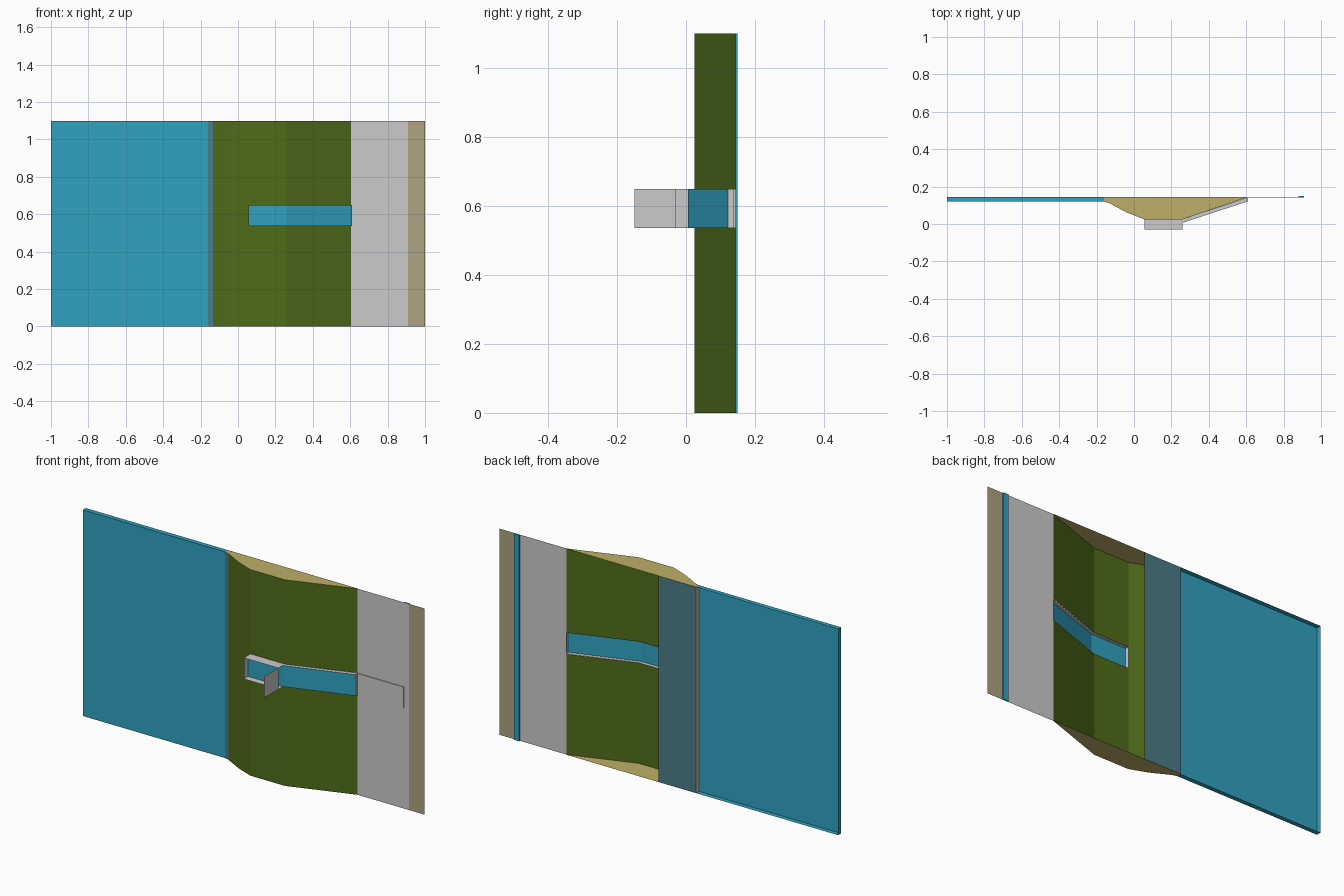
import bpy, bmesh

if "Cube" in bpy.data.objects:
    bpy.data.objects.remove(bpy.data.objects["Cube"])

H = 1.10              # full height
Z0, Z1 = 0.537, 0.65  # handle slot band
BACK = 0.145          # rear plane


def mat(name, c):
    m = bpy.data.materials.new(name)
    m.diffuse_color = (*c, 1)
    m.use_nodes = True
    m.node_tree.nodes["Principled BSDF"].inputs["Base Color"].default_value = m.diffuse_color
    return m


BLUE = mat("blue", (0.03, 0.36, 0.53))
GREEN = mat("green", (0.08, 0.15, 0.01))
TAN = mat("tan", (0.52, 0.43, 0.14))
BEIGE = mat("beige", (0.42, 0.36, 0.22))
TEAL = mat("dull_teal", (0.07, 0.20, 0.25))


def make(name, polys, material=None):
    """Build one object from flat polygons."""
    bm = bmesh.new()
    for p in polys:
        bm.faces.new([bm.verts.new(v) for v in p])
    bmesh.ops.remove_doubles(bm, verts=bm.verts, dist=1e-5)
    me = bpy.data.meshes.new(name)
    bm.to_mesh(me)
    bm.free()
    ob = bpy.data.objects.new(name, me)
    bpy.context.collection.objects.link(ob)
    if material:
        me.materials.append(material)
    return ob


def sweep(path, z0, z1):
    """Vertical sheet following a plan-view path."""
    return [[(*a, z0), (*b, z0), (*b, z1), (*a, z1)] for a, b in zip(path, path[1:])]


def cap(outline, z):
    return [[(x, y, z) for x, y in outline]]


# open-backed door tray
L, R, F = -1.0, -0.16, 0.12
tray = [(L, F), (R, F), (R, BACK), (L, BACK)]
make("door_tray", sweep([(L, BACK), (L, F), (R, F)], 0, H) + cap(tray, 0) + cap(tray, H), BLUE)
make("door_inner_edge", sweep([(R, BACK), (R, F)], 0, H))

# bulging shell, with a slot left open for the handle
lead = [(R, F), (-0.135, 0.113)]
slope = [lead[-1], (-0.04, 0.062), (0.055, 0.025)]
ramp = [(0.055, 0.025), (0.26, 0.025), (0.605, 0.143)]
make("shell_lead_strip", sweep(lead, 0, H), TEAL)
make("shell", sweep(slope, 0, H) + sweep(ramp, 0, Z0) + sweep(ramp, Z1, H), GREEN)

# closing caps and rear cover of the pocket
outline = lead + slope[1:] + ramp[1:] + [(0.605, BACK), (R, BACK)]
make("shell_caps", cap(outline, 0) + cap(outline, H), TAN)
make("pocket_cover", sweep([(R, BACK), (0.06, BACK)], 0, H), TEAL)

# handle recess: blue floor, grey side walls, end wall and outward flange
floor = [(0.055, 0.006), (0.26, 0.006), (0.61, 0.122)]
make("handle_floor", sweep(floor, Z0, Z1), BLUE)
box = [(0.055, -0.03), (0.26, -0.03), (0.26, 0.025), (0.055, 0.025)]
band = [(0.26, 0.006), (0.61, 0.122), (0.61, 0.143), (0.26, 0.025)]
walls = [f for z in (Z0, Z1) for o in (box, band) for f in cap(o, z)]
make("handle_walls", walls + sweep([(0.055, -0.03), (0.055, 0.025)], Z0, Z1)
     + sweep([(0.61, 0.122), (0.61, 0.143)], Z0, Z1))
make("handle_flange", sweep([(0.26, -0.15), (0.26, -0.03)], Z0, Z1))

# flat side panel with thin tongue in line with the handle
make("side_panel", sweep([(0.605, 0.143), (0.91, 0.143)], 0, H))
tongue = [(0.61, 0.143), (0.61, 0.138), (0.88, 0.138), (0.88, 0.143)]
make("panel_tongue", sweep(tongue, Z0, Z1) + cap(tongue, Z0) + cap(tongue, Z1))

# rear rib and outer margin
rib = [(0.88, 0.143), (0.88, 0.15), (0.91, 0.15), (0.91, 0.143)]
make("rear_rib", sweep(rib, 0, H) + cap(rib, 0) + cap(rib, H), BLUE)
make("outer_margin", sweep([(0.91, 0.143), (1.0, 0.143)], 0, H), BEIGE)
